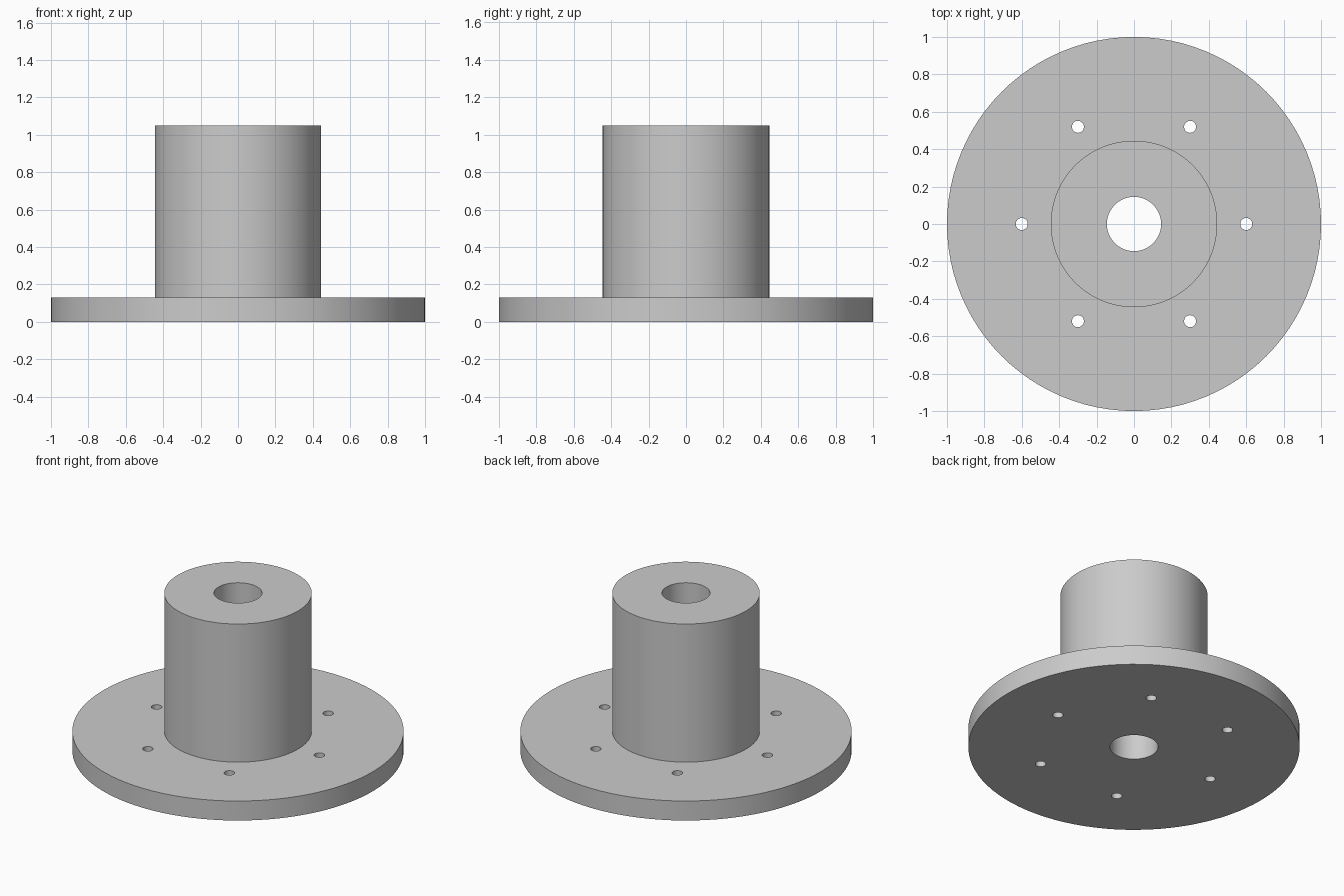
import bpy, bmesh
from math import pi, cos, sin
from mathutils import Matrix

cube = bpy.data.objects.get("Cube")
if cube:
    bpy.data.objects.remove(cube, do_unlink=True)

FLANGE_R, FLANGE_H = 1.0, 0.13
HUB_R, HUB_TOP = 0.445, 1.05
BORE_R = 0.145
BOLT_R, BOLT_CIRCLE, BOLTS = 0.032, 0.6, 6
SEGMENTS = 96

steel = bpy.data.materials.new("grey_steel")
steel.use_nodes = True
grey = (0.6, 0.6, 0.6, 1)
steel.diffuse_color = grey
steel.node_tree.nodes["Principled BSDF"].inputs["Base Color"].default_value = grey


def make_object(name, bm):
    bmesh.ops.recalc_face_normals(bm, faces=bm.faces)
    mesh = bpy.data.meshes.new(name)
    bm.to_mesh(mesh)
    bm.free()
    obj = bpy.data.objects.new(name, mesh)
    bpy.context.collection.objects.link(obj)
    mesh.materials.append(steel)
    return obj


# Flange, hub and through bore: one closed profile turned about z
profile = [(BORE_R, 0), (FLANGE_R, 0), (FLANGE_R, FLANGE_H),
           (HUB_R, FLANGE_H), (HUB_R, HUB_TOP), (BORE_R, HUB_TOP)]
bm = bmesh.new()
verts = [bm.verts.new((r, 0, z)) for r, z in profile]
edges = [bm.edges.new((a, b)) for a, b in zip(verts, verts[1:] + verts[:1])]
bmesh.ops.spin(bm, geom=verts + edges, axis=(0, 0, 1), cent=(0, 0, 0),
               angle=2 * pi, steps=SEGMENTS, use_merge=True)
bmesh.ops.remove_doubles(bm, verts=bm.verts, dist=1e-5)
hub = make_object("flanged_hub", bm)

# Ring of bolt hole cutters through the flange
bm = bmesh.new()
for i in range(BOLTS):
    a = 2 * pi * i / BOLTS
    place = Matrix.Translation((BOLT_CIRCLE * cos(a), BOLT_CIRCLE * sin(a), FLANGE_H / 2))
    bmesh.ops.create_cone(bm, cap_ends=True, segments=32, radius1=BOLT_R,
                          radius2=BOLT_R, depth=FLANGE_H * 2, matrix=place)
cutter = make_object("bolt_hole_cutter", bm)
cutter.hide_render = True

cut = hub.modifiers.new("bolt_holes", 'BOOLEAN')
cut.operation = 'DIFFERENCE'
cut.solver = 'EXACT'
cut.object = cutter

# Apply the cut, drop the helper and shade the round walls smooth
bpy.ops.object.select_all(action='DESELECT')
hub.select_set(True)
bpy.context.view_layer.objects.active = hub
bpy.ops.object.modifier_apply(modifier=cut.name)
bpy.data.objects.remove(cutter, do_unlink=True)
bpy.ops.object.shade_smooth_by_angle(angle=pi / 6)
